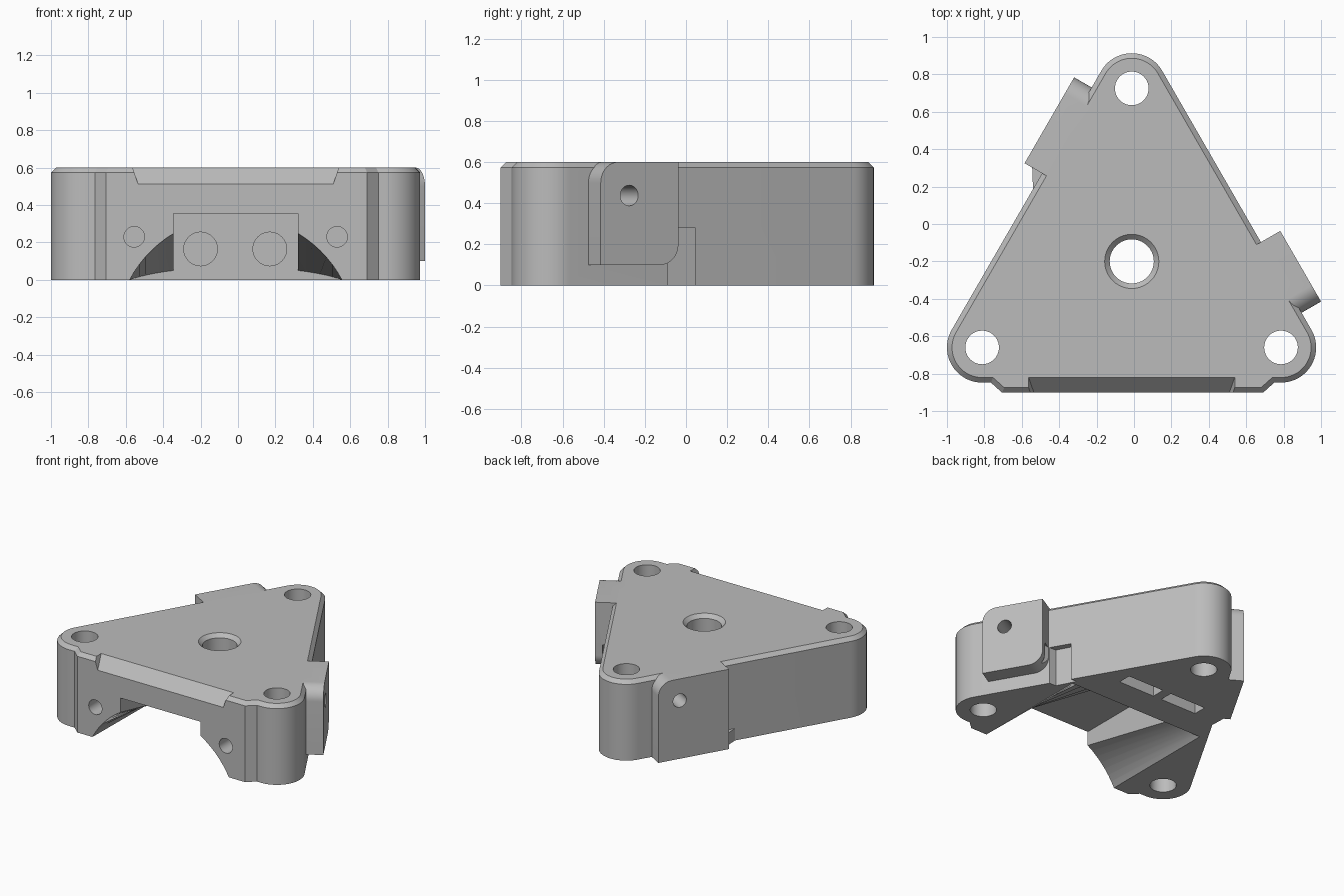
import bpy, bmesh, math
from mathutils import Vector

if "Cube" in bpy.data.objects:
    bpy.data.objects.remove(bpy.data.objects["Cube"])

V = Vector
X, Y, Z = V((1, 0, 0)), V((0, 1, 0)), V((0, 0, 1))
CORNERS = [(0.786, -0.66, -90), (-0.012, 0.725, 30), (-0.812, -0.66, 150)]

grey = bpy.data.materials.new("light grey plastic")
grey.diffuse_color = (0.5, 0.5, 0.5, 1)
grey.use_nodes = True
grey.node_tree.nodes["Principled BSDF"].inputs["Base Color"].default_value = grey.diffuse_color


def loft(name, rings):
    """Closed solid through rings of equal point count."""
    bm = bmesh.new()
    rows = [[bm.verts.new(p) for p in r] for r in rings]
    n = len(rows[0])
    for a, b in zip(rows, rows[1:]):
        for i in range(n):
            j = (i + 1) % n
            bm.faces.new((a[i], a[j], b[j], b[i]))
    bm.faces.new(rows[0][::-1])
    bm.faces.new(rows[-1])
    bmesh.ops.recalc_face_normals(bm, faces=bm.faces)
    me = bpy.data.meshes.new(name)
    bm.to_mesh(me)
    bm.free()
    me.materials.append(grey)
    ob = bpy.data.objects.new(name, me)
    bpy.context.collection.objects.link(ob)
    return ob


def prism(name, pts, origin, u, v, n, d0, d1):
    o = V(origin)
    return loft(name, [[o + u * a + v * b + n * d for a, b in pts] for d in (d0, d1)])


def arc(cx, cy, r, a0, a1, n):
    return [(cx + r * math.cos(math.radians(a0 + (a1 - a0) * i / n)),
             cy + r * math.sin(math.radians(a0 + (a1 - a0) * i / n))) for i in range(n + 1)]


def circle(r, n=40):
    return arc(0, 0, r, 0, 360, n)[:-1]


def combine(ob, tool, op):
    m = ob.modifiers.new(op, 'BOOLEAN')
    m.operation, m.solver, m.object = op, 'EXACT', tool
    bpy.context.view_layer.objects.active = ob
    bpy.ops.object.modifier_apply(modifier=m.name)
    bpy.data.objects.remove(tool, do_unlink=True)


def cut(tool):
    combine(body, tool, 'DIFFERENCE')


def box(x0, x1, y0, y1, z0, z1):
    return prism("cutter", [(x0, y0), (x1, y0), (x1, y1), (x0, y1)], (0, 0, 0), X, Y, Z, z0, z1)


# Rounded triangular body with a raised front pad and chamfered top edge
def outline(d, z):
    pts = []
    for cx, cy, a in CORNERS:
        pts += arc(cx, cy, 0.188 - d, a, a + 120, 20)
    k = 0.414 * d
    pts += [(-0.765 + k, -0.848 + d), (-0.705 + k, -0.902 + d),
            (0.69 - k, -0.902 + d), (0.75 - k, -0.848 + d)]
    return [V((x, y, z)) for x, y in pts]


body = loft("carriage_body", [outline(0, 0), outline(0, 0.573), outline(0.027, 0.6)])


# Side tabs: outer start point, direction along the wall, length, bottom height
def tab(start, ang, length, z0, round_low):
    u = V((math.cos(math.radians(ang)), math.sin(math.radians(ang)), 0))
    n = V((-u.y, u.x, 0))
    r = 0.1
    pts = arc(r, z0 + r, r, 180, 270, 10) if round_low else [(0, z0)]
    pts += [(length, z0)] + arc(length - r, 0.6 - r, r, 0, 90, 10) + [(0, 0.6)]
    combine(body, prism("tab", pts, start, u, Z, n, -0.22, 0), 'UNION')
    o = V(start) + u * (length - 0.16) + Z * 0.437
    cut(prism("cutter", circle(0.05), o, u, Z, n, -0.3, 0.05))


def flip_tab_frames():
    tab((0.782, -0.037, 0), -60, 0.436, 0.1, True)
    tab((-0.585, 0.325, 0), 60, 0.53, 0.0, False)


flip_tab_frames()

# Small foot gusset beside the left tab
combine(body, prism("gusset", [(-0.54, 0.19), (-0.545, 0.32), (-0.44, 0.30), (-0.44, 0.19)],
                    (0, 0, 0), X, Y, Z, 0, 0.09), 'UNION')

# Relief in the wall under the right tab
cut(prism("cutter", [(0.55, 0.045), (0.70, 0.045), (0.75, -0.09), (0.62, -0.09)],
          (0, 0, 0), X, Y, Z, -0.05, 0.28))

# Corner bolt holes and chamfered centre hole
for cx, cy, _ in CORNERS:
    cut(prism("cutter", circle(0.09), (cx, cy, 0), X, Y, Z, -0.1, 0.7))
rings = [(0.118, 0.2), (0.118, 0.573), (0.145, 0.6), (0.145, 0.65)]
cut(loft("cutter", [[V((-0.012 + x, -0.2 + y, z)) for x, y in circle(r)] for r, z in rings]))

# Front underside recess: square pocket plus an arch that flattens toward the back
cut(box(-0.345, 0.32, -1.0, 0.008, -0.1, 0.355))
half = math.degrees(math.acos(0.568 / 0.641))
arch = arc(-0.012, -0.298, 0.641, 180 - half, half, 28)
rim = [(-0.58, -0.05)] + arch + [(0.556, -0.05)]
cut(loft("cutter", [[V((x, y, z * s if z > 0 else z)) for x, z in rim]
                    for y, s in ((-0.91, 1), (0.008, 0.2))]))

# Sloped bevel along the top of the front pad
bevel = [(-0.81, 0.61), (-0.91, 0.505), (-0.95, 0.505), (-0.95, 0.61)]
cut(loft("cutter", [[V((x + (sgn * 0.035 if z > 0.6 else 0), y, z)) for y, z in bevel]
                    for x, sgn in ((-0.532, -1), (0.507, 1))]))

# Rod sockets in the recess wall, with nut slots crossing them from below
for x in (-0.2, 0.17):
    cut(prism("cutter", circle(0.09), (x, 0, 0.165), X, Z, Y, -0.02, 0.42))
for x in (-0.2, 0.17):
    cut(box(x - 0.15, x + 0.15, 0.23, 0.33, -0.1, 0.3))

# Small screw holes in the front pad
for x in (-0.555, 0.53):
    cut(prism("cutter", circle(0.055, 28), (x, 0, 0.23), X, Z, Y, -1.0, -0.6))

bpy.ops.object.select_all(action='DESELECT')
body.select_set(True)
bpy.context.view_layer.objects.active = body
bpy.ops.object.shade_smooth_by_angle(angle=math.radians(25))
